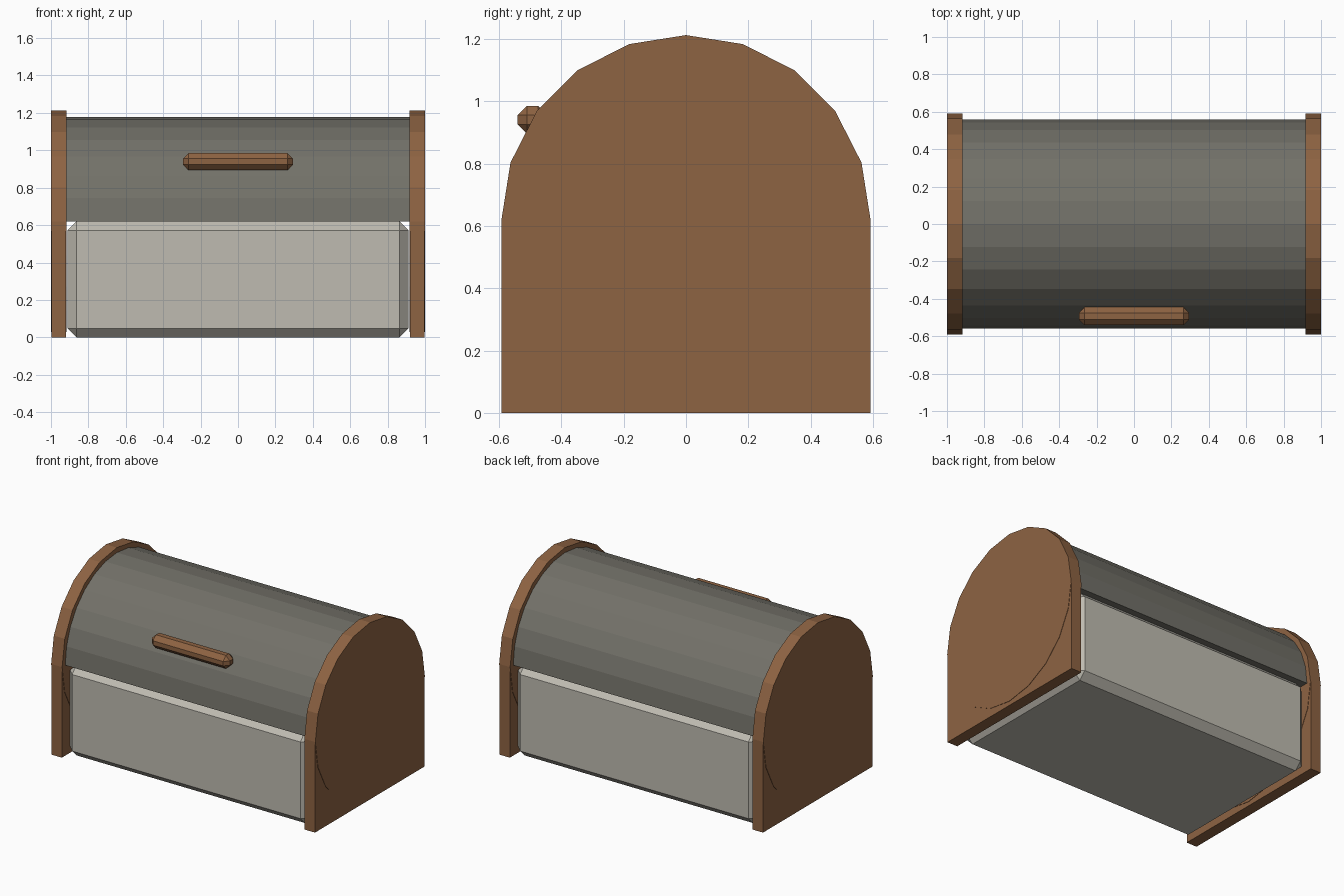
import bpy, bmesh, math
from mathutils import Matrix, Vector

if "Cube" in bpy.data.objects:
    bpy.data.objects.remove(bpy.data.objects["Cube"])


def material(name, rgb):
    m = bpy.data.materials.new(name)
    m.diffuse_color = (*rgb, 1)
    m.use_nodes = True
    m.node_tree.nodes["Principled BSDF"].inputs["Base Color"].default_value = m.diffuse_color
    return m


wood = material("wood", (0.27, 0.125, 0.055))
light_grey = material("light_grey", (0.52, 0.50, 0.44))
dark_grey = material("dark_grey", (0.17, 0.165, 0.14))


def make(name, bm, mat):
    bmesh.ops.recalc_face_normals(bm, faces=bm.faces)
    me = bpy.data.meshes.new(name)
    bm.to_mesh(me)
    bm.free()
    me.materials.append(mat)
    ob = bpy.data.objects.new(name, me)
    bpy.context.collection.objects.link(ob)
    return ob


def box(name, lo, hi, mat, bevel=0):
    lo, hi = Vector(lo), Vector(hi)
    bm = bmesh.new()
    bmesh.ops.create_cube(bm, size=1, matrix=Matrix.Translation((lo + hi) / 2)
                          @ Matrix.Diagonal((*(hi - lo), 1)))
    ob = make(name, bm, mat)
    if bevel:
        mod = ob.modifiers.new("bevel", 'BEVEL')
        mod.width = bevel
        mod.segments = 1
    return ob


def arc_prism(name, x0, x1, radius, sides, steps, mat):
    """Arc profile in the YZ plane around AXIS_Z, extruded along x."""
    bm = bmesh.new()
    count = steps + 1 if steps < sides else sides
    angles = [2 * math.pi * i / sides for i in range(count)]
    face = bm.faces.new([bm.verts.new((x0, radius * math.cos(a), AXIS_Z + radius * math.sin(a)))
                         for a in angles])
    ext = bmesh.ops.extrude_face_region(bm, geom=[face], use_keep_orig=True)
    moved = [v for v in ext["geom"] if isinstance(v, bmesh.types.BMVert)]
    bmesh.ops.translate(bm, verts=moved, vec=(x1 - x0, 0, 0))
    return make(name, bm, mat)


AXIS_Z = 0.62

# Rounded wooden end panels: a disc standing slightly proud of a square base
for side, x in (("left", -0.9585), ("right", 0.9585)):
    arc_prism(side + "_end_disc", x - 0.0415, x + 0.0415, 0.592, 20, 20, wood)
    box(side + "_end_base", (x - 0.039, -0.592, 0), (x + 0.039, 0.592, AXIS_Z), wood)

# Chamfered lower body
box("body", (-0.912, -0.56, 0), (0.912, 0.56, AXIS_Z), light_grey, 0.048)

# Half-round lid
arc_prism("lid", -0.925, 0.925, 0.558, 28, 14, dark_grey)

# Lid handle
box("handle", (-0.295, -0.54, 0.895), (0.295, -0.445, 0.985), wood, 0.03)
